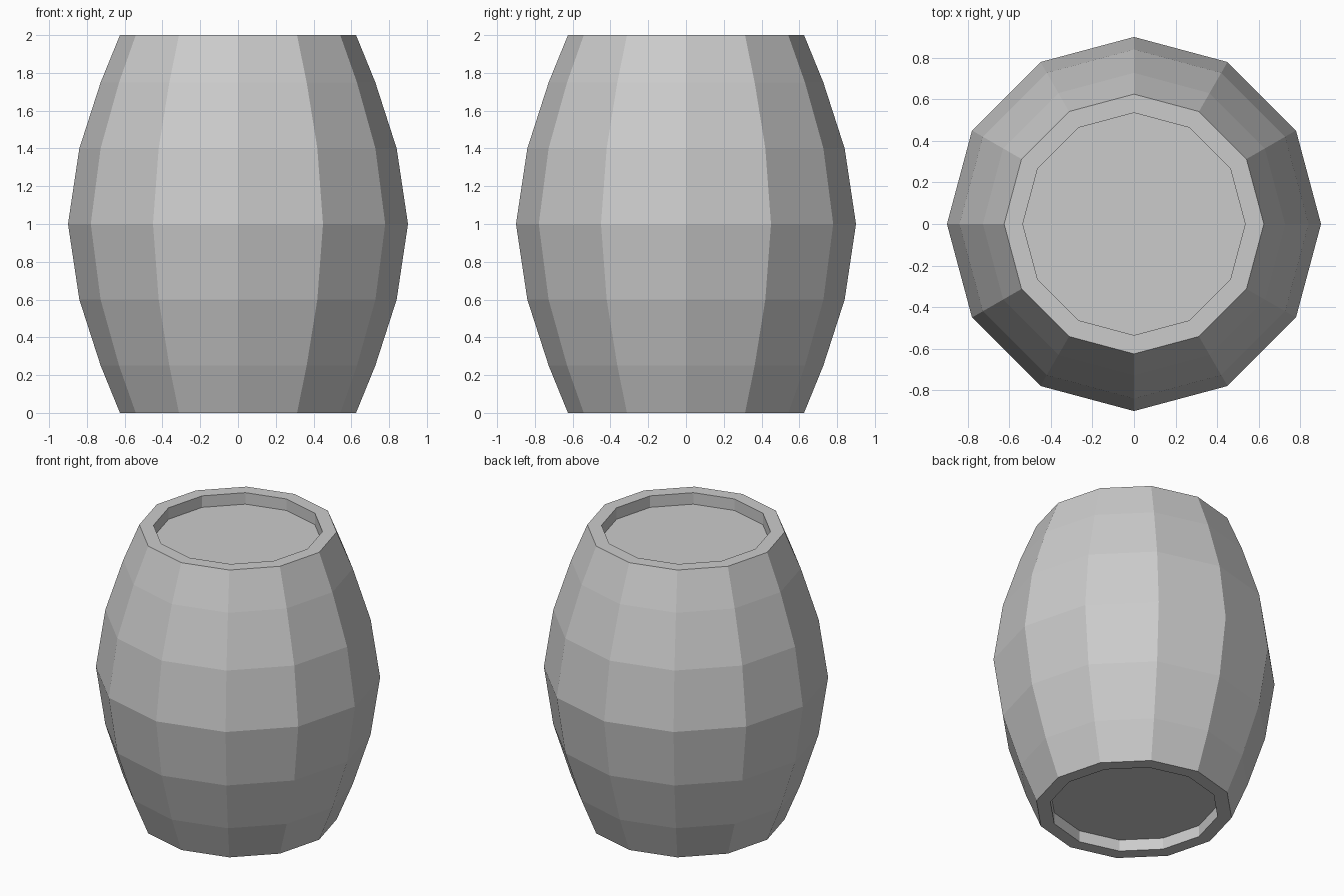
import bpy, bmesh
from math import cos, sin, tau

if "Cube" in bpy.data.objects:
    bpy.data.objects.remove(bpy.data.objects["Cube"])

SIDES = 12
# Upper half of the barrel profile (radius, height above the middle), recess floor to belly
half = [(0.535, 0.92), (0.535, 1.0), (0.625, 1.0), (0.727, 0.75), (0.84, 0.4)]
profile = [(r, 1 - h) for r, h in half] + [(0.9, 1.0)] + [(r, 1 + h) for r, h in reversed(half)]

bm = bmesh.new()
rings = [[bm.verts.new((r * cos(tau * i / SIDES), r * sin(tau * i / SIDES), z))
          for i in range(SIDES)] for r, z in profile]

# Staves, rims and recess walls
for a, b in zip(rings, rings[1:]):
    for i in range(SIDES):
        j = (i + 1) % SIDES
        bm.faces.new((a[i], a[j], b[j], b[i]))

# Sunken bottom and lid
bm.faces.new(rings[0][::-1])
bm.faces.new(rings[-1])
bmesh.ops.recalc_face_normals(bm, faces=bm.faces)

mesh = bpy.data.meshes.new("barrel")
bm.to_mesh(mesh)
bm.free()
bpy.context.collection.objects.link(bpy.data.objects.new("barrel", mesh))
